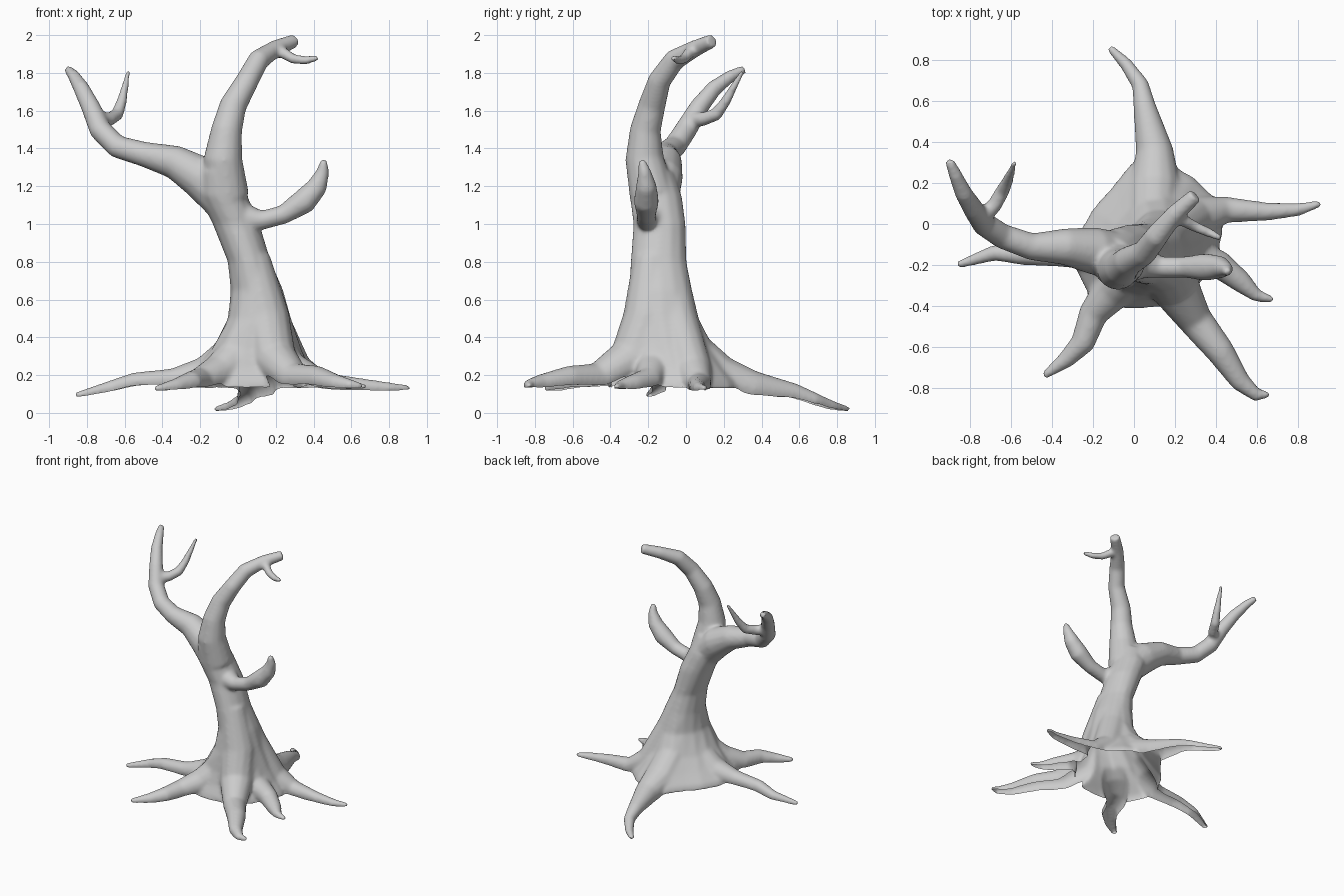
import bpy, bmesh, math
from mathutils import Vector

default_cube = bpy.data.objects.get("Cube")
if default_cube:
    bpy.data.objects.remove(default_cube, do_unlink=True)

# Reach of the foot in each direction, counter-clockwise from +x
FOOT = [1.03, 1.06, 1, 1.03, .97, .78, .8, .92, 1.06, 1.17, 1.03, 1, 1, 1]
SIDES = len(FOOT)


def bridge_rings(bm, rings):
    """Skin a list of vertex rings and cap both ends."""
    for lower, upper in zip(rings, rings[1:]):
        for i in range(SIDES):
            j = (i + 1) % SIDES
            bm.faces.new((lower[i], lower[j], upper[j], upper[i]))
    bm.faces.new(rings[0][::-1])
    bm.faces.new(rings[-1])


def add_ring(bm, centre, side, up, flare=0):
    """One ring spanned by two half-axis vectors, blended towards the foot outline."""
    ring = []
    for i, reach in enumerate(FOOT):
        angle = math.tau * i / SIDES
        offset = side * math.cos(angle) + up * math.sin(angle)
        ring.append(bm.verts.new(centre + offset * (1 + (reach - 1) * flare)))
    return ring


def add_limb(bm, path):
    """Tapered tube along points of (x, y, z, radius)."""
    points = [Vector(p[:3]) for p in path]
    rings = []
    side = None
    for i, point in enumerate(points):
        ahead = points[min(i + 1, len(points) - 1)]
        behind = points[max(i - 1, 0)]
        tangent = (ahead - behind).normalized()
        if side is None:
            side = tangent.orthogonal()
        # carry the frame along the path without twisting
        side = (side - tangent * side.dot(tangent)).normalized()
        up = tangent.cross(side)
        radius = path[i][3]
        rings.append(add_ring(bm, point, side * radius, up * radius))
    bridge_rings(bm, rings)


def add_trunk(bm, sections):
    """Level sections of (z, centre x, centre y, half width, half depth, flare)."""
    rings = []
    for z, x, y, half_width, half_depth, flare in sections:
        rings.append(add_ring(bm, Vector((x, y, z)), Vector((half_width, 0, 0)),
                              Vector((0, half_depth, 0)), flare))
    bridge_rings(bm, rings)


def even_out_rim(bm, passes):
    """Straighten the open edge by averaging each rim vertex with its rim neighbours."""
    rim = {}
    for edge in bm.edges:
        if edge.is_boundary:
            a, b = edge.verts
            rim.setdefault(a, []).append(b)
            rim.setdefault(b, []).append(a)
    for _ in range(passes):
        moved = {v: (v.co * 2 + sum((n.co for n in near), Vector())) / (2 + len(near))
                 for v, near in rim.items()}
        for vert, position in moved.items():
            vert.co = position


# Trunk, flared at the foot and leaning towards the fork
trunk = [
    (.125, .06, -.05, .365, .365, 1), (.17, .06, -.055, .35, .35, 1),
    (.24, .07, -.07, .3, .305, 1), (.34, .09, -.1, .24, .25, .8),
    (.5, .11, -.13, .17, .2, .4), (.65, .1, -.135, .14, .17, 0),
    (.8, .06, -.145, .115, .15, 0), (1, -.01, -.14, .125, .14, 0),
    (1.15, -.08, -.16, .13, .14, 0), (1.28, -.1, -.19, .1, .12, 0),
]

# Boughs
leader = [
    (-.06, -.18, 1.15, .12), (-.08, -.22, 1.35, .103), (-.06, -.215, 1.5, .083),
    (-.025, -.18, 1.63, .073), (.05, -.14, 1.76, .062), (.11, -.06, 1.87, .058),
    (.2, .05, 1.93, .046), (.3, .14, 1.97, .038),
]
leader_twig = [
    (.2, .04, 1.93, .035), (.29, -.01, 1.875, .028),
    (.36, -.04, 1.865, .025), (.425, -.07, 1.88, .017),
]
long_bough = [
    (-.06, -.16, 1.12, .12), (-.2, -.13, 1.25, .115), (-.34, -.11, 1.33, .09),
    (-.5, -.11, 1.37, .067), (-.64, -.06, 1.41, .062), (-.73, 0, 1.5, .06),
    (-.78, .07, 1.62, .052), (-.83, .15, 1.72, .044), (-.87, .24, 1.785, .034),
    (-.9, .31, 1.82, .024),
]
long_bough_fork = [
    (-.74, .03, 1.55, .042), (-.68, .09, 1.555, .038), (-.64, .16, 1.58, .036),
    (-.615, .21, 1.65, .029), (-.58, .3, 1.81, .014),
]
low_bough = [
    (.02, -.18, 1.03, .09), (.13, -.21, 1.02, .052), (.24, -.21, 1.05, .052),
    (.35, -.21, 1.12, .068), (.42, -.21, 1.2, .056), (.45, -.22, 1.28, .035),
    (.455, -.235, 1.34, .02),
]

# Roots, the left ones rising up the trunk as buttresses
back_root = [
    (.09, -.04, .38, .12), (.1, .17, .18, .13), (.1, .36, .13, .092), (.05, .58, .1, .055),
    (.03, .68, .065, .043), (-.04, .78, .03, .033), (-.12, .86, .016, .02),
]
left_root = [
    (.05, -.1, .85, .08), (.16, -.05, .5, .11), (.29, .03, .22, .11), (.45, .07, .15, .065),
    (.65, .06, .14, .045), (.8, .07, .13, .033), (.91, .1, .13, .018),
]
left_front_root = [
    (.12, -.14, .5, .13), (.26, -.17, .24, .1), (.42, -.2, .17, .07),
    (.52, -.28, .15, .055), (.6, -.35, .14, .033), (.68, -.37, .135, .017),
]
front_left_root = [
    (.07, -.18, .82, .1), (.14, -.2, .5, .135), (.19, -.29, .28, .125), (.3, -.47, .18, .085),
    (.42, -.62, .18, .07), (.52, -.77, .155, .05), (.6, -.835, .145, .033),
    (.66, -.83, .14, .017),
]
front_right_root = [
    (.06, -.18, .36, .12), (-.1, -.32, .21, .1), (-.2, -.44, .17, .072),
    (-.25, -.58, .16, .06), (-.33, -.66, .14, .043), (-.44, -.74, .125, .02),
]
right_root = [
    (.05, -.12, .36, .12), (-.17, -.13, .2, .1), (-.35, -.15, .175, .06),
    (-.55, -.15, .165, .05), (-.68, -.14, .13, .04), (-.86, -.2, .09, .02),
]

bm = bmesh.new()
add_trunk(bm, trunk)
for limb in (leader, leader_twig, long_bough, long_bough_fork, low_bough,
             back_root, left_root, left_front_root,
             front_left_root, front_right_root, right_root):
    add_limb(bm, limb)
bmesh.ops.recalc_face_normals(bm, faces=bm.faces)
mesh = bpy.data.meshes.new("bare_tree")
bm.to_mesh(mesh)
bm.free()
tree = bpy.data.objects.new("bare_tree", mesh)
bpy.context.collection.objects.link(tree)
bpy.context.view_layer.objects.active = tree
tree.select_set(True)

# Fuse the limbs into one skin with soft joints
fuse = tree.modifiers.new("fuse", 'REMESH')
fuse.mode = 'VOXEL'
fuse.voxel_size = .01
soften = tree.modifiers.new("soften", 'SMOOTH')
soften.factor = .5
soften.iterations = 20
for name in ("fuse", "soften"):
    bpy.ops.object.modifier_apply(modifier=name)

# Open the hollow underside of the trunk and roots
bm = bmesh.new()
bm.from_mesh(tree.data)
bm.normal_update()
underside = [f for f in bm.faces
             if f.normal.z < -.4 and f.calc_center_median().z < .25]
bmesh.ops.delete(bm, geom=underside, context='FACES')
even_out_rim(bm, 12)
bm.to_mesh(tree.data)
bm.free()

# Plain grey bark
bark = bpy.data.materials.new("grey_bark")
bark.use_nodes = True
colour = (.6, .6, .6, 1)
bark.diffuse_color = colour
bark.node_tree.nodes["Principled BSDF"].inputs["Base Color"].default_value = colour
tree.data.materials.clear()
tree.data.materials.append(bark)
bpy.ops.object.shade_smooth_by_angle(angle=math.radians(60))
